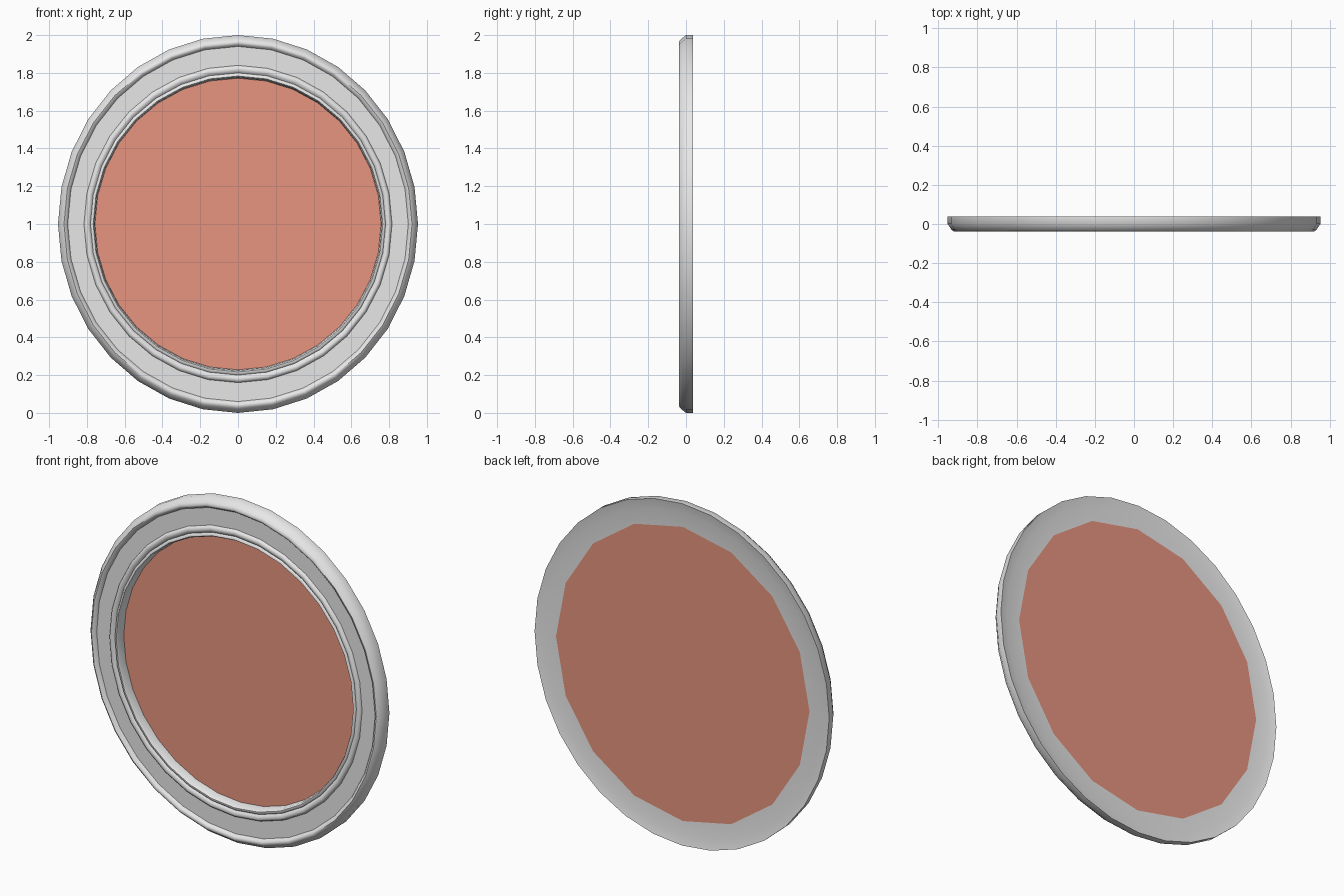
import bpy, bmesh, math

cube = bpy.data.objects.get("Cube")
if cube:
    bpy.data.objects.remove(cube, do_unlink=True)


def material(name, colour):
    mat = bpy.data.materials.new(name)
    mat.use_nodes = True
    mat.diffuse_color = (*colour, 1)
    mat.node_tree.nodes["Principled BSDF"].inputs["Base Color"].default_value = (*colour, 1)
    return mat


def make_object(name, bm, mat):
    bmesh.ops.recalc_face_normals(bm, faces=bm.faces)
    mesh = bpy.data.meshes.new(name)
    bm.to_mesh(mesh)
    bm.free()
    mesh.materials.append(mat)
    obj = bpy.data.objects.new(name, mesh)
    bpy.context.collection.objects.link(obj)
    return obj


def oval(bm, half_width, half_height, y, sides):
    ring = []
    for i in range(sides):
        a = math.tau * i / sides
        ring.append(bm.verts.new((half_width * math.sin(a), y, 1 + half_height * math.cos(a))))
    return ring


def width_at(r):
    # the oval grows rounder toward the opening
    return r - 0.047 + 0.142 * (1 - r)


# Moulded oval frame: (half height, depth) cross-section swept around the oval
section = [
    (1, 0.038), (1, 0), (0.976, -0.03), (0.963, -0.038), (0.95, -0.033), (0.94, -0.018),
    (0.84, -0.018), (0.835, -0.028), (0.822, -0.034), (0.808, -0.029), (0.80, -0.022),
    (0.793, -0.03), (0.783, -0.03), (0.776, -0.02), (0.772, 0.026), (0.94, 0.026),
]
bm = bmesh.new()
rings = [oval(bm, width_at(r), r, y, 32) for r, y in section]
for ring, following in zip(rings, rings[1:] + rings[:1]):
    for i in range(32):
        j = (i + 1) % 32
        bm.faces.new((ring[i], ring[j], following[j], following[i]))
frame = make_object("oval_frame", bm, material("light_grey", (0.8, 0.8, 0.8)))

# Backing panel behind the opening
bm = bmesh.new()
bm.faces.new(oval(bm, 0.82, 0.86, 0.03, 16))
make_object("backing_panel", bm, material("coral", (0.8, 0.3, 0.215)))

# Soft moulding with crisp creases
bpy.ops.object.select_all(action="DESELECT")
frame.select_set(True)
bpy.context.view_layer.objects.active = frame
bpy.ops.object.shade_smooth_by_angle(angle=math.radians(55))
